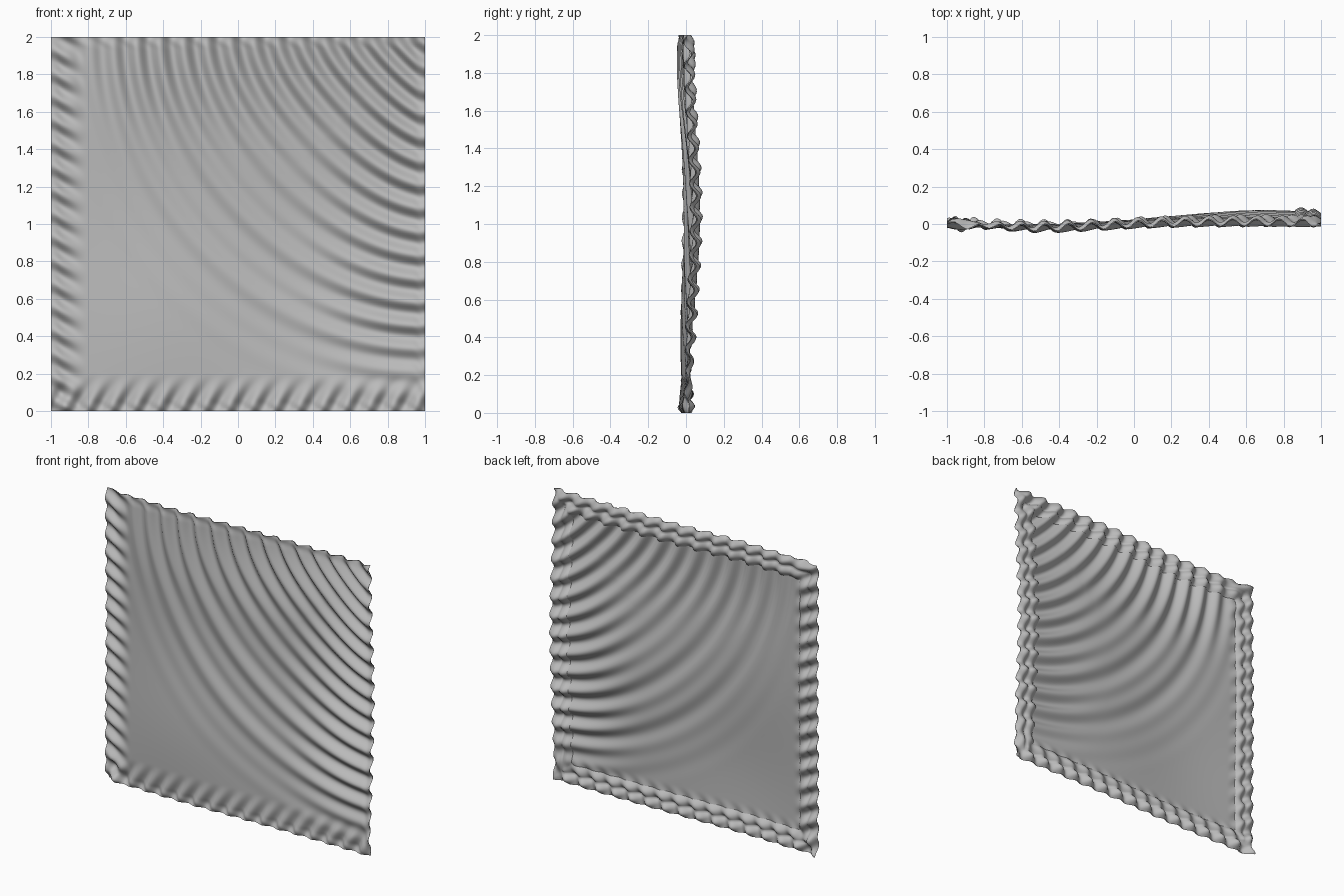
import bpy, bmesh
from math import cos, sin, pi, exp, hypot

cube = bpy.data.objects.get("Cube")
if cube:
    bpy.data.objects.remove(cube)

cloth = bpy.data.materials.new("grey cloth")
cloth.use_nodes = True
GREY = (0.5, 0.5, 0.5, 1)
cloth.diffuse_color = GREY
cloth.node_tree.nodes["Principled BSDF"].inputs["Base Color"].default_value = GREY

HEM = 0.14
WAVE = 0.125


def bump(x, z, cx, cz, width):
    return exp(-((x - cx) ** 2 + (z - cz) ** 2) / width ** 2)


def smooth(a, b, t):
    t = min(max((t - a) / (b - a), 0), 1)
    return t * t * (3 - 2 * t)


def drape(x, z):
    """Depth of the cloth: broad sag, curved wrinkles and gathered hems."""
    y = 0.058 * bump(x, z, 0.6, 1.05, 0.6)
    y -= 0.028 * bump(x, z, -0.5, 1.8, 0.45)
    y -= 0.03 * bump(x, z, -0.45, 0.4, 0.5)

    # wrinkles sweep round the upper left corner of the cloth
    p, q = 1 - x, 2 - z
    k = 1.1 + 0.5 * hypot(p, q)
    r = (p ** k + q ** k) ** (1 / k)
    wrinkle = cos(2 * pi * (r - 1.2 + WAVE / 4) / WAVE)
    wide = cos(2 * pi * (r - 1.2 + WAVE / 4) / (2 * WAVE))
    # wrinkles merge into broader folds towards the middle
    near = smooth(0.75, 0.1, min(p, q))
    fade = smooth(2.05, 1.5, r)
    y -= fade * (0.006 + 0.016 * near) * wrinkle
    y -= fade * 0.007 * (1 - near) * smooth(0.9, 1.4, r) * wide

    # gathers along the two far hems
    left = smooth(HEM + 0.06, 0.04, 1 + x)
    low = smooth(HEM + 0.06, 0.04, z)
    y += 0.02 * left * cos(2 * pi * (z + 0.5 * x) / WAVE)
    y += 0.018 * low * cos(2 * pi * (x - 0.5 * z) / WAVE)

    # extra ruffle at the very edge
    edge = min(1 - abs(x), 1 - abs(z - 1))
    y -= 0.008 * smooth(0.07, 0, edge) * cos(2 * pi * (x + z) / WAVE)
    return y


def sheet(name, count, hem_only=False):
    bm = bmesh.new()
    bmesh.ops.create_grid(bm, x_segments=count, y_segments=count, size=1)
    if hem_only:
        middle = [f for f in bm.faces
                  if max(abs(c) for c in f.calc_center_median()[:2]) < 1 - HEM]
        bmesh.ops.delete(bm, geom=middle, context='FACES')
    for v in bm.verts:
        x, z = v.co.x, v.co.y + 1
        y = drape(x, z)
        edge = min(1 - abs(x), 1 - abs(z - 1))
        if hem_only and edge < HEM + 0.01:
            # folded layer puffs out between the stitch rows
            y += 0.004 + 0.018 * abs(sin(pi * edge / (HEM / 2)))
        v.co = (x, y, z)
    bmesh.ops.recalc_face_normals(bm, faces=bm.faces)
    if sum(f.normal.y for f in bm.faces) > 0:
        bmesh.ops.reverse_faces(bm, faces=bm.faces)
    mesh = bpy.data.meshes.new(name)
    bm.to_mesh(mesh)
    bm.free()
    mesh.shade_smooth()
    mesh.materials.append(cloth)
    obj = bpy.data.objects.new(name, mesh)
    bpy.context.collection.objects.link(obj)


sheet("cloth_panel", 200)
sheet("folded_hem", 200, hem_only=True)
